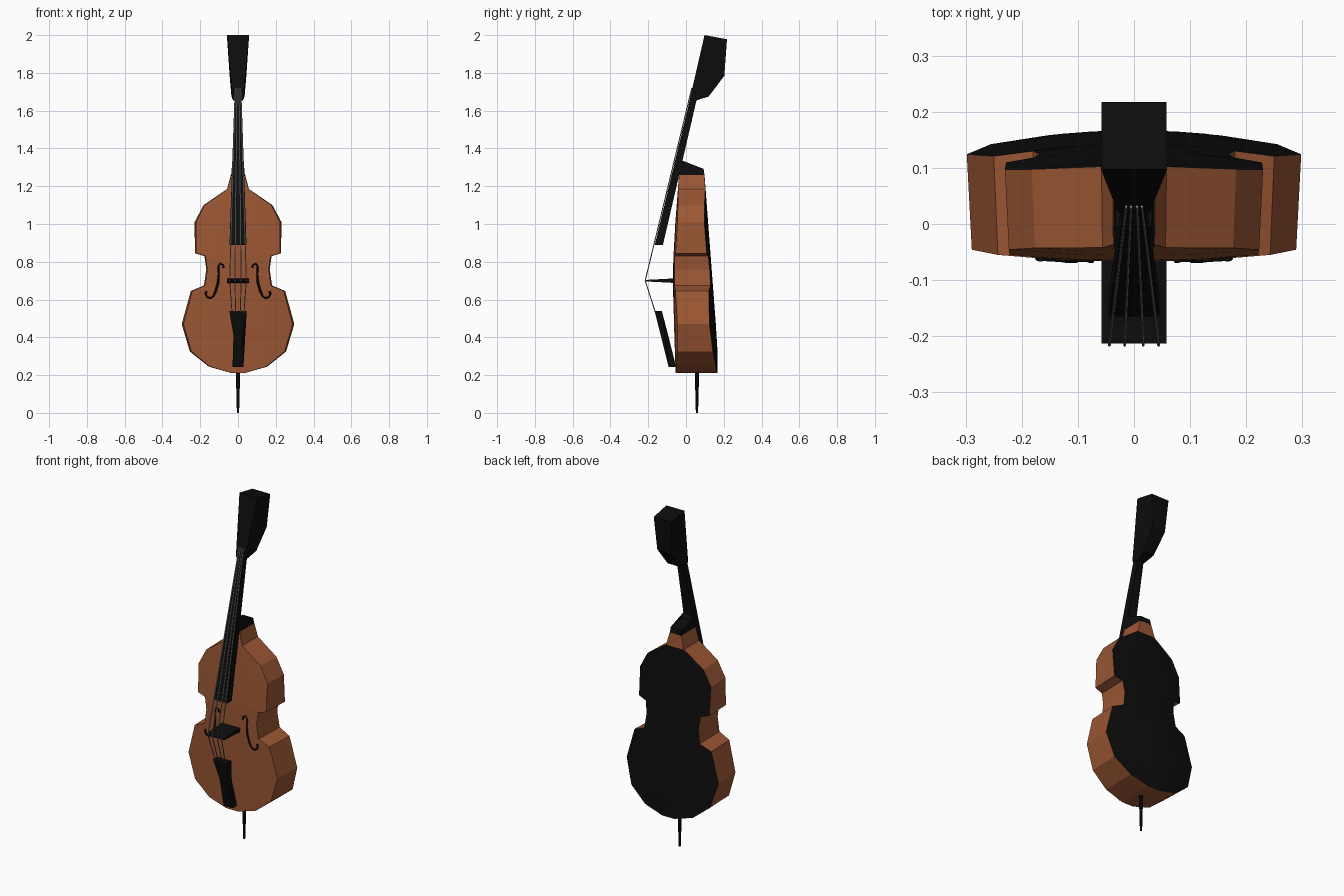
import bpy, bmesh, math
from mathutils import Vector

if "Cube" in bpy.data.objects:
    bpy.data.objects.remove(bpy.data.objects["Cube"])


def material(name, rgb):
    m = bpy.data.materials.new(name)
    m.diffuse_color = (*rgb, 1)
    m.use_nodes = True
    m.node_tree.nodes["Principled BSDF"].inputs["Base Color"].default_value = m.diffuse_color
    return m


WOOD = material("warm brown wood", (0.33, 0.095, 0.034))
BLACK = material("black ebony", (0.004, 0.004, 0.004))
STEEL = material("grey string", (0.25, 0.25, 0.25))


def interp(table, z):
    """Piecewise linear lookup."""
    if z <= table[0][0]:
        return table[0][1]
    for (a, va), (b, vb) in zip(table, table[1:]):
        if z <= b:
            return va + (vb - va) * (z - a) / (b - a)
    return table[-1][1]


def finish(name, bm, *mats):
    bmesh.ops.recalc_face_normals(bm, faces=bm.faces)
    me = bpy.data.meshes.new(name)
    bm.to_mesh(me)
    bm.free()
    for m in mats:
        me.materials.append(m)
    ob = bpy.data.objects.new(name, me)
    bpy.context.collection.objects.link(ob)
    return ob


def prism(name, profile, widths, mat):
    """Side profile (y, z) widened in x by a half-width that depends on z."""
    bm = bmesh.new()
    sides = [[bm.verts.new((s * interp(widths, z), y, z)) for y, z in profile]
             for s in (-1, 1)]
    n = len(profile)
    for i in range(n):
        j = (i + 1) % n
        bm.faces.new((sides[0][i], sides[0][j], sides[1][j], sides[1][i]))
    caps = [bm.faces.new(s) for s in sides]
    bmesh.ops.triangulate(bm, faces=caps)
    return finish(name, bm, mat)


def tube(name, lines, radius, mat, sides=5):
    """Round tubes along polylines, all in one object."""
    bm = bmesh.new()
    for pts in lines:
        pts = [Vector(p) for p in pts]
        rings = []
        for i, p in enumerate(pts):
            d = (pts[min(i + 1, len(pts) - 1)] - pts[max(i - 1, 0)]).normalized()
            a = d.cross(Vector((1, 0, 0)) if abs(d.x) < 0.5 and abs(d.y) > 0.15
                        else Vector((0, 1, 0))).normalized()
            b = d.cross(a)
            r = radius(i) if callable(radius) else radius
            rings.append([bm.verts.new(p + r * (a * math.cos(t) + b * math.sin(t)))
                          for t in (2 * math.pi * k / sides for k in range(sides))])
        for r0, r1 in zip(rings, rings[1:]):
            for k in range(sides):
                j = (k + 1) % sides
                bm.faces.new((r0[k], r0[j], r1[j], r1[k]))
        bm.faces.new(rings[0])
        bm.faces.new(rings[-1])
    return finish(name, bm, mat)


# Body: outline rows (z, half-width), cambered front and back
OUTLINE = [(0.212, 0.04), (0.245, 0.155), (0.325, 0.255), (0.47, 0.298),
           (0.645, 0.25), (0.675, 0.18), (0.76, 0.168), (0.83, 0.178),
           (0.845, 0.228), (1.01, 0.23), (1.10, 0.182), (1.185, 0.058),
           (1.26, 0.038)]
FRONT = [(0.21, -0.055), (0.6, -0.068), (0.9, -0.065), (1.26, -0.037)]
BACK = [(0.35, 0.167), (1.26, 0.098)]


def front_y(x, z):
    return interp(FRONT, z) + 0.2 * x * x


def back_y(x, z):
    return interp(BACK, z) - 0.38 * x * x


bm = bmesh.new()
COLS = (-1, -0.5, 0, 0.5, 1)
front = [[bm.verts.new((u * w * 0.97, front_y(u * w, z), z)) for u in COLS]
         for z, w in OUTLINE]
back = [[bm.verts.new((u * w, back_y(u * w, z), z)) for u in COLS]
        for z, w in OUTLINE]
for i in range(len(OUTLINE) - 1):
    for k in range(4):
        for grid in (front, back):
            f = bm.faces.new((grid[i][k], grid[i][k + 1],
                              grid[i + 1][k + 1], grid[i + 1][k]))
            # black back plate, brown neck block above it
            f.material_index = int(grid is back and i < len(OUTLINE) - 2)
    for k in (0, 4):
        bm.faces.new((front[i][k], front[i + 1][k], back[i + 1][k], back[i][k]))
for i in (0, -1):
    for k in range(4):
        bm.faces.new((front[i][k], front[i][k + 1], back[i][k + 1], back[i][k]))
finish("body", bm, WOOD, BLACK)

# Neck with fingerboard, heel and head
prism("fingerboard_neck",
      [(-0.165, 0.89), (-0.122, 0.89), (0.058, 1.665), (0.022, 1.665)],
      [(0.89, 0.045), (1.665, 0.019)], BLACK)
prism("neck_heel",
      [(-0.04, 1.255), (0.098, 1.258), (0.093, 1.292), (-0.005, 1.306),
       (-0.018, 1.335), (-0.05, 1.335)], [(1.25, 0.037), (1.335, 0.03)], BLACK)
prism("head",
      [(0.02, 1.66), (0.058, 1.655), (0.12, 1.675), (0.203, 1.785),
       (0.217, 1.978), (0.098, 2.0)],
      [(1.655, 0.026), (1.68, 0.037), (2.0, 0.059)], BLACK)

# Bridge and tailpiece
prism("bridge", [(-0.06, 0.688), (-0.06, 0.712), (-0.213, 0.704), (-0.213, 0.696)],
      [(0, 0.058)], BLACK)
prism("tailpiece",
      [(-0.166, 0.54), (-0.128, 0.54), (-0.094, 0.41), (-0.052, 0.243),
       (-0.092, 0.243), (-0.134, 0.41)],
      [(0.243, 0.029), (0.41, 0.024), (0.5, 0.044), (0.54, 0.046)], BLACK)

# End pin
tube("end_pin", [[(0, 0.058, 0), (0, 0.058, 0.12), (0, 0.058, 0.23)]],
     lambda i: (0.006, 0.009, 0.012)[i], BLACK, 8)

# Strings: tailpiece to bridge to head
tube("strings",
     [[(u * 0.032, -0.163, 0.535), (u * 0.044, -0.216, 0.70),
       (u * 0.014, 0.031, 1.72)] for u in (-1, -0.38, 0.38, 1)],
     0.0027, STEEL, 6)

# Sound holes, mirrored inlays on the front
F_HOLE = [(0.076, 0.768), (0.08, 0.784), (0.094, 0.79), (0.104, 0.775),
          (0.102, 0.735), (0.105, 0.69), (0.118, 0.645), (0.13, 0.618),
          (0.146, 0.607), (0.164, 0.614), (0.172, 0.632), (0.166, 0.644)]
tube("sound_holes",
     [[(s * x, front_y(x, z) + 0.001, z) for x, z in F_HOLE] for s in (-1, 1)],
     lambda i: 0.0065 if i in (0, 5, 6, 11) else 0.005, BLACK, 6)
